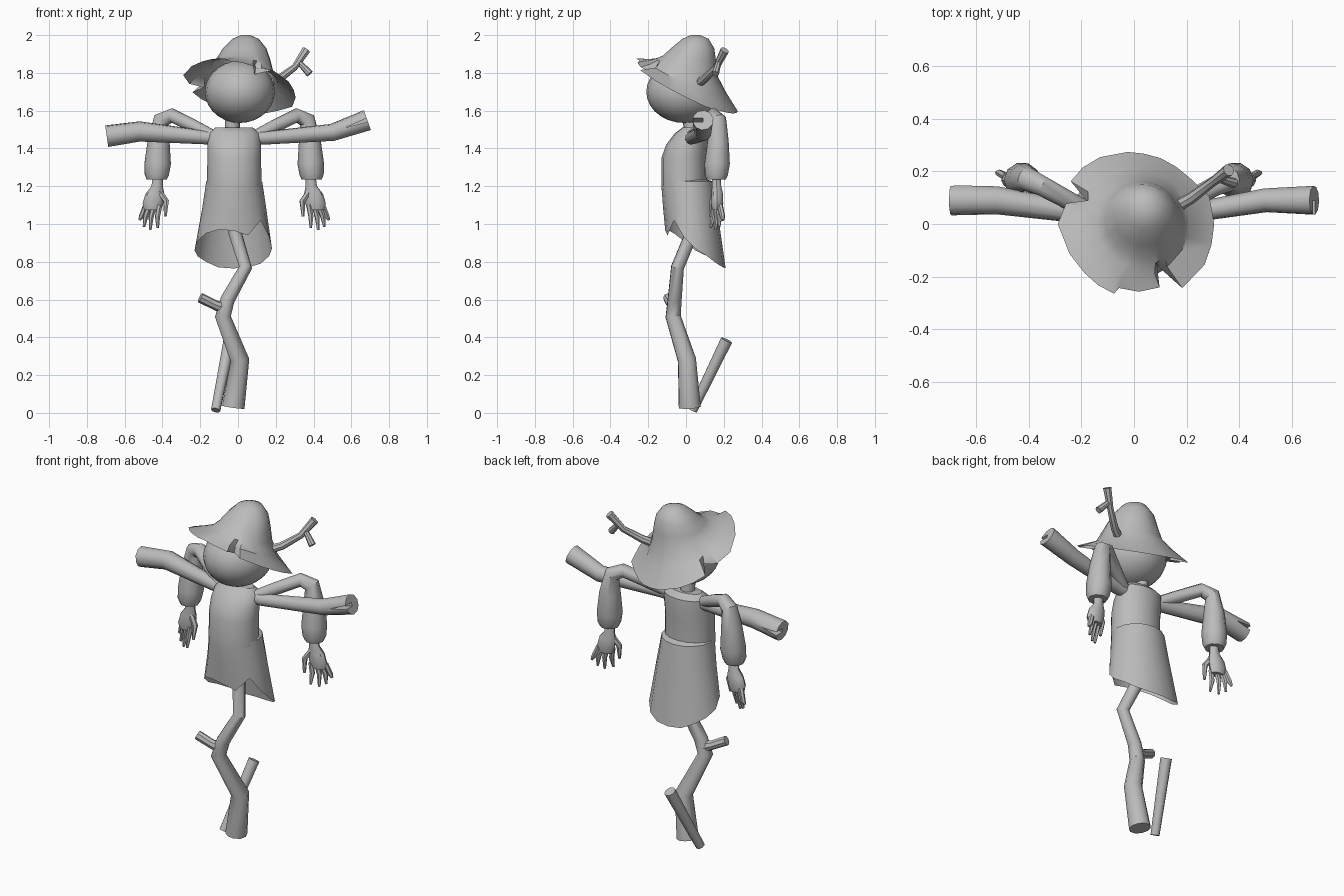
import bpy, bmesh
from math import sin, cos, radians, pi
from mathutils import Vector

cube = bpy.data.objects.get("Cube")
if cube:
    bpy.data.objects.remove(cube, do_unlink=True)

grey = bpy.data.materials.new("plain grey")
grey.use_nodes = True
grey.diffuse_color = (0.5, 0.5, 0.5, 1)
grey.node_tree.nodes["Principled BSDF"].inputs["Base Color"].default_value = (0.5, 0.5, 0.5, 1)

MID = -0.02   # x of the body's mirror plane
parts = []


def loft(name, rings, cap_start=True, cap_end=True):
    """Skin a list of point rings into one mesh object."""
    bm = bmesh.new()
    rows = [[bm.verts.new(p) for p in ring] for ring in rings]
    n = len(rows[0])
    for a, b in zip(rows, rows[1:]):
        for i in range(n):
            j = (i + 1) % n
            bm.faces.new((a[i], a[j], b[j], b[i]))
    if cap_start:
        bm.faces.new(rows[0])
    if cap_end:
        bm.faces.new(rows[-1])
    bmesh.ops.recalc_face_normals(bm, faces=bm.faces)
    mesh = bpy.data.meshes.new(name)
    bm.to_mesh(mesh)
    bm.free()
    mesh.materials.append(grey)
    obj = bpy.data.objects.new(name, mesh)
    bpy.context.collection.objects.link(obj)
    parts.append(obj)
    return obj


def oval(cx, cy, rx, ry, z, n=16):
    """Level oval ring; z may be one height or one per point."""
    zs = z if isinstance(z, list) else [z] * n
    return [(cx + rx * cos(2 * pi * i / n), cy + ry * sin(2 * pi * i / n), zs[i]) for i in range(n)]


def tube(name, path, sides=10):
    """Bent round branch through (x, y, z, radius) points."""
    pts = [Vector(p[:3]) for p in path]
    last = len(pts) - 1
    tangent = (pts[1] - pts[0]).normalized()
    side = tangent.orthogonal().normalized()
    rings = []
    for k, p in enumerate(pts):
        before = (p - pts[k - 1]).normalized() if k else tangent
        after = (pts[k + 1] - p).normalized() if k < last else before
        new = (before + after).normalized()
        side = tangent.rotation_difference(new) @ side
        tangent = new
        up = tangent.cross(side)
        r = path[k][3]
        rings.append([p + r * (side * cos(2 * pi * i / sides) + up * sin(2 * pi * i / sides))
                      for i in range(sides)])
    return loft(name, rings)


def mirrored(points, s):
    return [(MID + s * (p[0] - MID), *p[1:]) for p in points]


# Head and neck
bpy.ops.mesh.primitive_uv_sphere_add(segments=20, ring_count=14, radius=1, location=(0.01, -0.01, 1.7))
head = bpy.context.object
head.name = "head"
head.scale = (0.185, 0.2, 0.165)
head.data.materials.append(grey)
parts.append(head)
tube("neck", [(-0.03, 0.03, 1.45, 0.04), (-0.03, 0.02, 1.6, 0.04)])

# Hat: tilted crown flaring into a torn brim, given as (angle, radius)
brim = [(0, .305), (20, .305), (40, .275), (54, .27), (68, .27), (82, .27), (95, .275), (117, .285),
        (132, .29), (146, .29), (154, .2), (163, .27), (180, .29), (205, .27), (225, .265), (240, .27),
        (254, .275), (257, .25), (274, .258), (292, .26), (299, .18), (307, .305), (330, .31), (345, .305)]


def hat_ring(cx, cy, r, z, tilt_x, tilt_y, edge=False):
    ring = []
    for angle, reach in brim:
        radius = reach if edge else min(r, reach * 0.97) if r > 0.17 else r
        x = cx + radius * cos(radians(angle))
        y = cy + radius * sin(radians(angle))
        ring.append((x, y, z - tilt_x * x - tilt_y * y))
    return ring


loft("hat", [hat_ring(0.04, 0.05, 0.025, 2.0, 0, 0),
             hat_ring(0.04, 0.05, 0.07, 1.98, 0, 0),
             hat_ring(0.035, 0.035, 0.115, 1.93, 0, 0),
             hat_ring(0.03, 0.02, 0.14, 1.88, 0.03, 0.12),
             hat_ring(0.02, 0.005, 0.165, 1.83, 0.08, 0.3),
             hat_ring(0, 0.005, 0.21, 1.78, 0.17, 0.42),
             hat_ring(0, 0, 0, 1.73, 0.2, 0.5, True)], cap_end=False)

# Forked twig poking out of the hat
tube("hat_twig", [(0.15, 0.06, 1.74, 0.024), (0.22, 0.1, 1.77, 0.022),
                  (0.3, 0.16, 1.83, 0.018), (0.36, 0.205, 1.92, 0.024)], 8)
tube("hat_twig_fork", [(0.315, 0.175, 1.865, 0.014), (0.38, 0.155, 1.795, 0.02)], 8)

# Shirt and coat skirt with a ragged hem
loft("shirt", [oval(MID, 0.03, 0.1, 0.05, 1.51),
               oval(MID, 0.025, 0.135, 0.085, 1.48),
               oval(MID, 0.005, 0.142, 0.11, 1.42),
               oval(MID, -0.01, 0.142, 0.12, 1.35),
               oval(MID, -0.01, 0.145, 0.12, 1.2)])
hem = [.87, .83, .79, .77, .765, .77, .8, .83, .86, .91, .95, .97, .965, .94, 1.02, .93]
loft("skirt", [oval(MID, -0.005, 0.13, 0.115, 1.235),
               oval(MID, 0.008, 0.148, 0.138, 1.225),
               oval(MID, 0.01, 0.152, 0.14, 1.2),
               oval(MID, 0.022, 0.17, 0.143, 1.08),
               oval(-0.025, 0.05, 0.205, 0.16, hem)], cap_start=False, cap_end=False)

# Crossbar with split ends
bar = tube("crossbar", [(-0.695, 0.09, 1.465, 0.058), (-0.52, 0.09, 1.49, 0.054), (-0.14, 0.03, 1.455, 0.035),
                        (0.14, 0.03, 1.455, 0.035), (0.5, 0.09, 1.485, 0.046), (0.685, 0.09, 1.55, 0.056)])
for tip, mouth, y0, y1 in (((0.57, 1.51), (0.75, 1.575), 0, 0.09), ((-0.6, 1.48), (-0.75, 1.46), 0.09, 0.2)):
    wedge = loft("split_cutter", [[(tip[0], y, tip[1]), (mouth[0], y, mouth[1] - 0.018),
                                   (mouth[0], y, mouth[1] + 0.018)] for y in (y0, y1)])
    parts.remove(wedge)
    wedge.hide_render = True
    cut = bar.modifiers.new("split", 'BOOLEAN')
    cut.operation, cut.object, cut.solver = 'DIFFERENCE', wedge, 'EXACT'
    bpy.context.view_layer.objects.active = bar
    bpy.ops.object.modifier_apply(modifier=cut.name)
    bpy.data.objects.remove(wedge, do_unlink=True)

# Arms and hands
fingers = [((0.375, 0.15), (0.385, 0.13, 0.98)), ((0.402, 0.16), (0.425, 0.155, 0.968)),
           ((0.427, 0.17), (0.458, 0.175, 0.985)), ((0.448, 0.18), (0.482, 0.195, 1.02))]
for s, which in ((1, "left"), (-1, "right")):
    tube(which + "_sleeve", mirrored([(0.07, 0.02, 1.455, 0.03), (0.2, 0.085, 1.52, 0.035),
                                      (0.31, 0.145, 1.575, 0.038), (0.365, 0.17, 1.55, 0.045),
                                      (0.38, 0.17, 1.44, 0.058), (0.385, 0.165, 1.32, 0.07),
                                      (0.39, 0.16, 1.26, 0.064), (0.39, 0.16, 1.235, 0.053)], s))
    loft(which + "_palm", [mirrored(oval(*row, n=10), s) for row in (
        (0.385, 0.16, 0.027, 0.025, 1.25), (0.388, 0.162, 0.03, 0.026, 1.2), (0.4, 0.165, 0.05, 0.032, 1.16),
        (0.41, 0.165, 0.055, 0.034, 1.11), (0.412, 0.165, 0.045, 0.027, 1.075))])
    for k, (root, end) in enumerate(fingers):
        knuckle = ((root[0] + end[0]) / 2 + 0.006, (root[1] + end[1]) / 2 + 0.006, 1.04)
        tube(f"{which}_finger_{k + 1}", mirrored([(*root, 1.1, 0.015), (*knuckle, 0.014), (*end, 0.007)], s), 6)
    tube(which + "_thumb", mirrored([(0.375, 0.155, 1.17, 0.016), (0.34, 0.14, 1.12, 0.016),
                                     (0.345, 0.13, 1.04, 0.008)], s), 6)

# Crooked pole with a side stub and a leaning prop
tube("pole", [(-0.02, 0.03, 1.25, 0.034), (-0.015, 0.03, 0.95, 0.036), (0.04, -0.045, 0.77, 0.035),
              (-0.055, -0.06, 0.6, 0.038), (-0.08, -0.068, 0.51, 0.042), (0.01, 0.005, 0.28, 0.05),
              (-0.025, 0.02, 0.03, 0.06)])
tube("pole_stub", [(-0.07, -0.06, 0.555, 0.034), (-0.12, -0.075, 0.57, 0.026), (-0.2, -0.095, 0.61, 0.027)], 8)
tube("prop", [(-0.118, 0.035, 0.014, 0.025), (-0.045, 0.215, 0.385, 0.032)])

# Smooth shading with crisp kinks
bpy.ops.object.select_all(action='DESELECT')
for obj in parts:
    obj.select_set(True)
bpy.context.view_layer.objects.active = parts[0]
bpy.ops.object.shade_smooth_by_angle(angle=radians(38))
